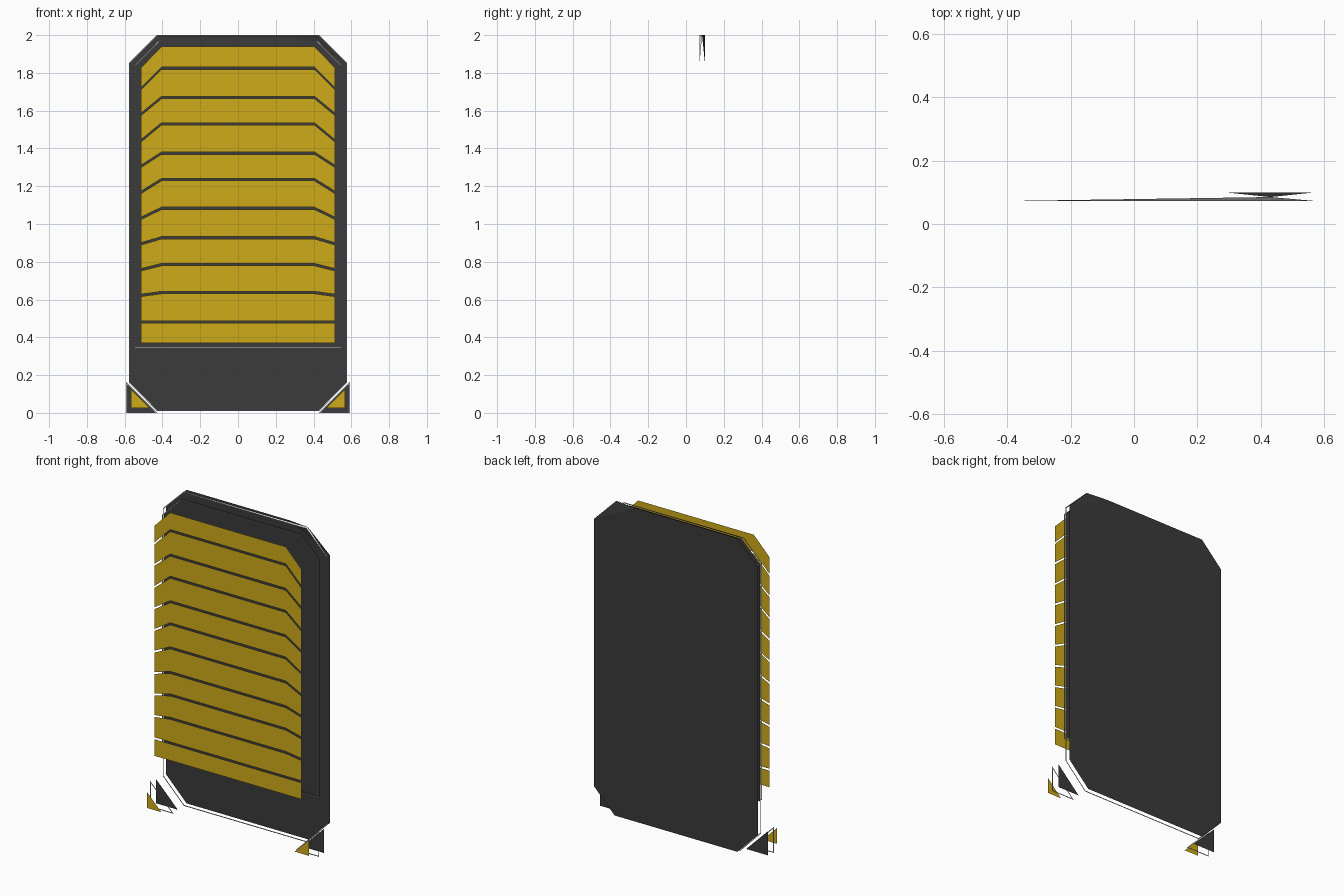
import bpy, bmesh

if "Cube" in bpy.data.objects:
    bpy.data.objects.remove(bpy.data.objects["Cube"])


def material(name, color):
    m = bpy.data.materials.new(name)
    m.diffuse_color = (*color, 1)
    m.use_nodes = True
    m.node_tree.nodes["Principled BSDF"].inputs["Base Color"].default_value = m.diffuse_color
    return m


DARK = material("dark_grey", (0.043, 0.043, 0.043))
GOLD = material("gold", (0.62, 0.41, 0.01))


def plate(name, points, y, mat=None, ring=0, dent=None):
    """Flat sheet from (x, z) points listed counter-clockwise seen from the front.
    ring > 0 keeps only a border of that width; dent moves one vertex in y."""
    bm = bmesh.new()
    face = bm.faces.new([bm.verts.new((x, y, z)) for x, z in points])
    face.normal_update()
    if ring:
        bmesh.ops.inset_individual(bm, faces=[face], thickness=ring, use_even_offset=True)
        inner_face = max(bm.faces, key=lambda f: f.calc_area())
        bmesh.ops.delete(bm, geom=[inner_face], context='FACES_ONLY')
    if dent:
        (x, z), new_y = dent
        corner = min(bm.verts, key=lambda v: (v.co.x - x) ** 2 + (v.co.z - z) ** 2)
        if not ring:
            # crease off the corner so the rest of the sheet stays flat
            a, b = [e.other_vert(corner) for e in corner.link_edges]
            bmesh.ops.connect_verts(bm, verts=[a, b])
        corner.co.y = new_y
    me = bpy.data.meshes.new(name)
    bm.to_mesh(me)
    bm.free()
    if mat:
        me.materials.append(mat)
    ob = bpy.data.objects.new(name, me)
    bpy.context.collection.objects.link(ob)
    return ob


def symmetric(right):
    """Close a right-hand profile (bottom to top) with its mirror image."""
    return right + [(-x, z) for x, z in reversed(right)]


# Back panel with chamfered corners and one slightly bent top corner
shape = symmetric([(0.43, 0.015), (0.573, 0.16), (0.573, 1.855), (0.43, 2.0)])
back = shape[:4] + [(0.285, 2.0)] + shape[4:]
plate("back_panel", back, 0.10, DARK, dent=((0.43, 2.0), 0.085))

# Thin outline floating in front of the back panel
outer = symmetric([(0.43, 0.01), (0.577, 0.16), (0.577, 1.855), (0.43, 2.0)])
plate("outer_outline", outer, 0.072, ring=0.006, dent=((0.43, 2.0), 0.085))

# Inner panel and its outline
inner = symmetric([(0.546, 0.342), (0.546, 1.842), (0.42, 1.97)])
plate("inner_panel", inner, 0.04, DARK)
plate("inner_outline", inner, 0.02, ring=0.006)

# Gold slats whose tips droop more towards the top
knee = [1.825, 1.67, 1.53, 1.375, 1.235, 1.083, 0.927, 0.785, 0.637, 0.481]
tip = [1.715, 1.58, 1.44, 1.305, 1.167, 1.03, 0.895, 0.758, 0.622, 0.481]
knee = [1.945] + knee + [0.364]
tip = [1.833] + tip + [0.364]
g = 0.006  # half of the gap between slats
for i in range(11):
    k = 0.405
    lower = [(-k, knee[i + 1] + g), (k, knee[i + 1] + g)]
    right = [(0.514, tip[i + 1] + g), (0.514, tip[i] - g)]
    upper = [(k, knee[i] - g), (-k, knee[i] - g)]
    left = [(-0.514, tip[i] - g), (-0.514, tip[i + 1] + g)]
    plate(f"slat_{i + 1}", lower + right + upper + left, -0.10, GOLD)

# Corner triangles: dark base, outline and gold front, on both sides
for side, s in (("left", -1), ("right", 1)):
    def tri(x, z, size):
        pts = [(s * x, z), (s * x, z + size), (s * (x - size), z)]
        return pts if s > 0 else pts[::-1]
    plate(f"corner_base_{side}", tri(0.587, 0.004, 0.152), 0.02, DARK)
    plate(f"corner_outline_{side}", tri(0.592, 0.0, 0.165), -0.033, ring=0.006)
    plate(f"corner_gold_{side}", tri(0.567, 0.026, 0.1), -0.10, GOLD)
